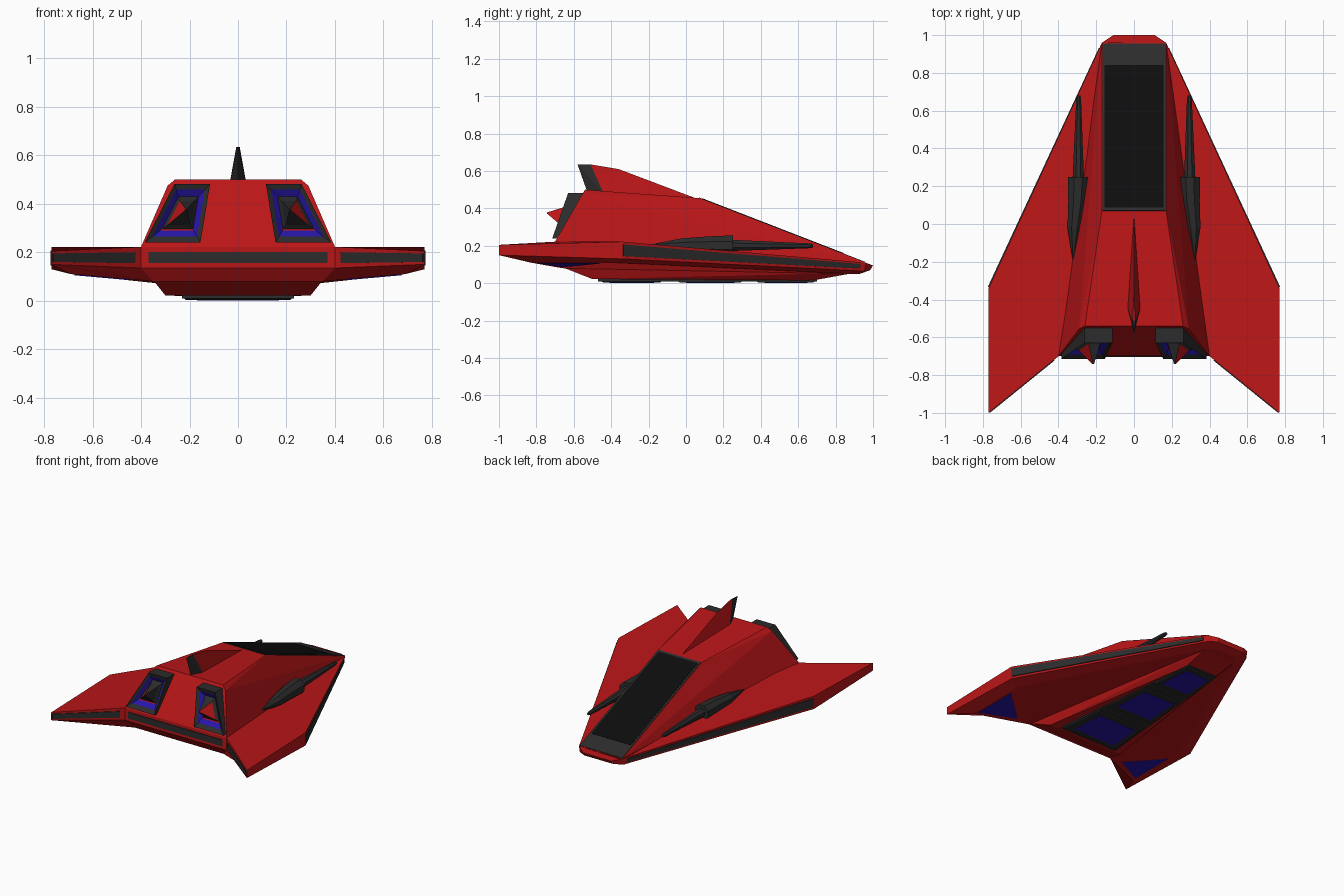
import bpy, bmesh, math
from mathutils import Vector

if "Cube" in bpy.data.objects:
    bpy.data.objects.remove(bpy.data.objects["Cube"])


def mat(name, c):
    m = bpy.data.materials.new(name)
    m.diffuse_color = (*c, 1)
    m.use_nodes = True
    m.node_tree.nodes["Principled BSDF"].inputs["Base Color"].default_value = m.diffuse_color
    return m


RED = mat("red_paint", (0.50, 0.008, 0.009))
DARK = mat("dark_metal", (0.025, 0.025, 0.025))
GLASS = mat("black_glass", (0.004, 0.004, 0.004))
BLUE = mat("blue_glow", (0.02, 0.008, 0.40))


def finish(name, bm, mats, mirror=False):
    bmesh.ops.recalc_face_normals(bm, faces=bm.faces)
    me = bpy.data.meshes.new(name)
    bm.to_mesh(me)
    bm.free()
    ob = bpy.data.objects.new(name, me)
    bpy.context.collection.objects.link(ob)
    for m in mats:
        me.materials.append(m)
    if mirror:
        mod = ob.modifiers.new("mirror", 'MIRROR')
        mod.use_mirror_merge = False
    return ob


def both(pts):
    return [(s * x, y, z) for x, y, z in pts for s in (1, -1)]


def hull(name, pts, m, mirror=False):
    bm = bmesh.new()
    vs = [bm.verts.new(p) for p in pts]
    bmesh.ops.convex_hull(bm, input=vs)
    bmesh.ops.remove_doubles(bm, verts=bm.verts, dist=1e-5)
    return finish(name, bm, [m], mirror)


def loft(name, rings, mats, bands=None, mirror=False):
    """Skin equal-length rings, cap both ends; bands = material index per band."""
    bm = bmesh.new()
    vr = [[bm.verts.new(p) for p in r] for r in rings]
    n = len(rings[0])
    for b, (a, c) in enumerate(zip(vr, vr[1:])):
        for i in range(n):
            j = (i + 1) % n
            f = bm.faces.new((a[i], a[j], c[j], c[i]))
            f.material_index = bands[b] if bands else 0
    bm.faces.new(vr[0])
    bm.faces.new(vr[-1]).material_index = bands[-1] if bands else 0
    return finish(name, bm, mats, mirror)


def plate(name, pts, off, m, mirror=False):
    """Thin panel standing proud of a surface by the vector off."""
    o = Vector(off)
    return loft(name, [[Vector(p) - o for p in pts], [Vector(p) + o for p in pts]],
                [m], mirror=mirror)


# Delta wing slab: closed outlines from bottom to top
def outline(half):
    return half + [(-x, y, z) for x, y, z in reversed(half)]


wing_bottom = outline([(.08, .93, .05), (.13, .88, .05), (.69, -.38, .11),
                       (.69, -.83, .11), (.35, -.66, .08)])
wing_low = outline([(.11, .985, .07), (.17, .95, .065), (.77, -.34, .13),
                    (.77, -1, .15), (.40, -.70, .135)])
wing_high = outline([(.11, 1, .095), (.17, .96, .11), (.77, -.34, .222),
                     (.77, -1, .205), (.40, -.70, .222)])
loft("wing", [wing_bottom, wing_low, wing_high], [RED])

# Dark stripes in the wing edges
plate("wing_side_stripe", [(.182, .93, .078), (.77, -.335, .145), (.77, -.335, .207),
                           (.182, .93, .103)], (.004, .002, 0), DARK, True)
plate("wing_rear_stripe", [(.765, -.995, .16), (.425, -.72, .155), (.425, -.72, .2),
                           (.765, -.995, .195)], (-.003, -.004, 0), DARK, True)
plate("rear_stripe", [(-.37, -.70, .155), (.37, -.70, .155), (.37, -.70, .2),
                      (-.37, -.70, .2)], (0, -.005, 0), DARK)

# Upper fuselage and belly
hull("fuselage", both([(.17, .96, .11), (.17, .07, .455), (.26, -.54, .50),
                       (.29, -.555, .475), (.40, -.70, .222), (.16, .94, .09),
                       (.38, -.69, .2)]), RED)
hull("belly", both([(.13, .90, .055), (.35, -.66, .085), (.30, -.50, .022),
                    (.12, .68, .015), (.12, .9, .08), (.34, -.6, .12)]), RED)

# Cockpit frame and canopy glass on the front slope
def slope(w, y0, y1):
    z = lambda y: .455 + (.07 - y) * .345 / .89
    return [(w, y0, z(y0)), (w, y1, z(y1)), (-w, y1, z(y1)), (-w, y0, z(y0))]


plate("canopy_frame", slope(.168, .07, .955), (0, .0012, .003), DARK)
plate("canopy_glass", slope(.155, .085, .84), (0, .002, .005), GLASS)

# Tail fin with dark trailing edge
fin_mid = [(.035, -.44, .48), (.007, -.51, .635)]
hull("fin", both(fin_mid) + [(0, .05, .455), (0, -.36, .61)], RED)
hull("fin_trailing_edge", both(fin_mid) + [(0, -.525, .48), (0, -.58, .635)], DARK)

# Engine nozzles: frame, sloped glowing throat, central spike
def quad(k, d):
    """Rear quad scaled by k, pushed out to depth d from the frame plane."""
    c = [(.385, .24), (.155, .24), (.115, .482), (.262, .482)]
    mx, mz = .225, .362
    out = []
    for x, z in c:
        x, z = mx + (x - mx) * k, mz + (z - mz) * k
        out.append((x, -.715 + (z - .24) * .35 + d, z))
    return out


base = [(x, -.53 - (.5 - z) * .57, z) for x, _, z in quad(1, 0)]
spike = [(.215 + (x - .225) * .03, -.742, .375 + (z - .362) * .03) for x, _, z in quad(1, 0)]
nozzle = loft("engine_nozzle",
              [base, quad(1, 0), quad(.80, .015), quad(.56, .04), quad(.42, .02), spike],
              [DARK, BLUE, RED], [0, 0, 1, 0, 0], True)
nozzle.data.polygons[4 * 4 + 3].material_index = 2   # red outer side of the spike

# Wing guns: tapered octagonal pod and barrel
sections = [(.322, -.19, .205, .003), (.315, -.02, .203, .040), (.30, .12, .202, .052),
            (.295, .25, .202, .058), (.295, .25, .202, .032), (.293, .66, .2, .014),
            (.293, .68, .2, .010)]
loft("wing_gun", [[(x + r * math.cos(a), y, z + r * math.sin(a))
                   for a in [math.tau * (i + .5) / 8 for i in range(8)]]
                  for x, y, z, r in sections], [DARK], mirror=True)

# Belly strip with three lit panels
def strip(y0, y1, k, z):
    w = lambda y: k * (.23 - .11 * (y + .47) / 1.17)
    return [(w(y0), y0, z), (w(y1), y1, z), (-w(y1), y1, z), (-w(y0), y0, z)]


plate("belly_strip", strip(-.47, .70, 1, .016), (0, 0, -.006), DARK)
for i, (y0, y1) in enumerate([(-.44, -.14), (-.03, .29), (.39, .68)]):
    loft(f"belly_panel_{i + 1}", [strip(y0 - .03, y1 + .02, 1, .018), strip(y0, y1, .95, .003)],
         [DARK])
    plate(f"belly_light_{i + 1}", strip(y0 + .03, y1 - .03, .75, .0025), (0, 0, -.0025), BLUE)

# Glowing triangles under the wing tips
plate("wing_under_light", [(.675, -.79, .108), (.675, -.46, .108), (.45, -.66, .088)],
      (0, 0, -.003), BLUE, True)
